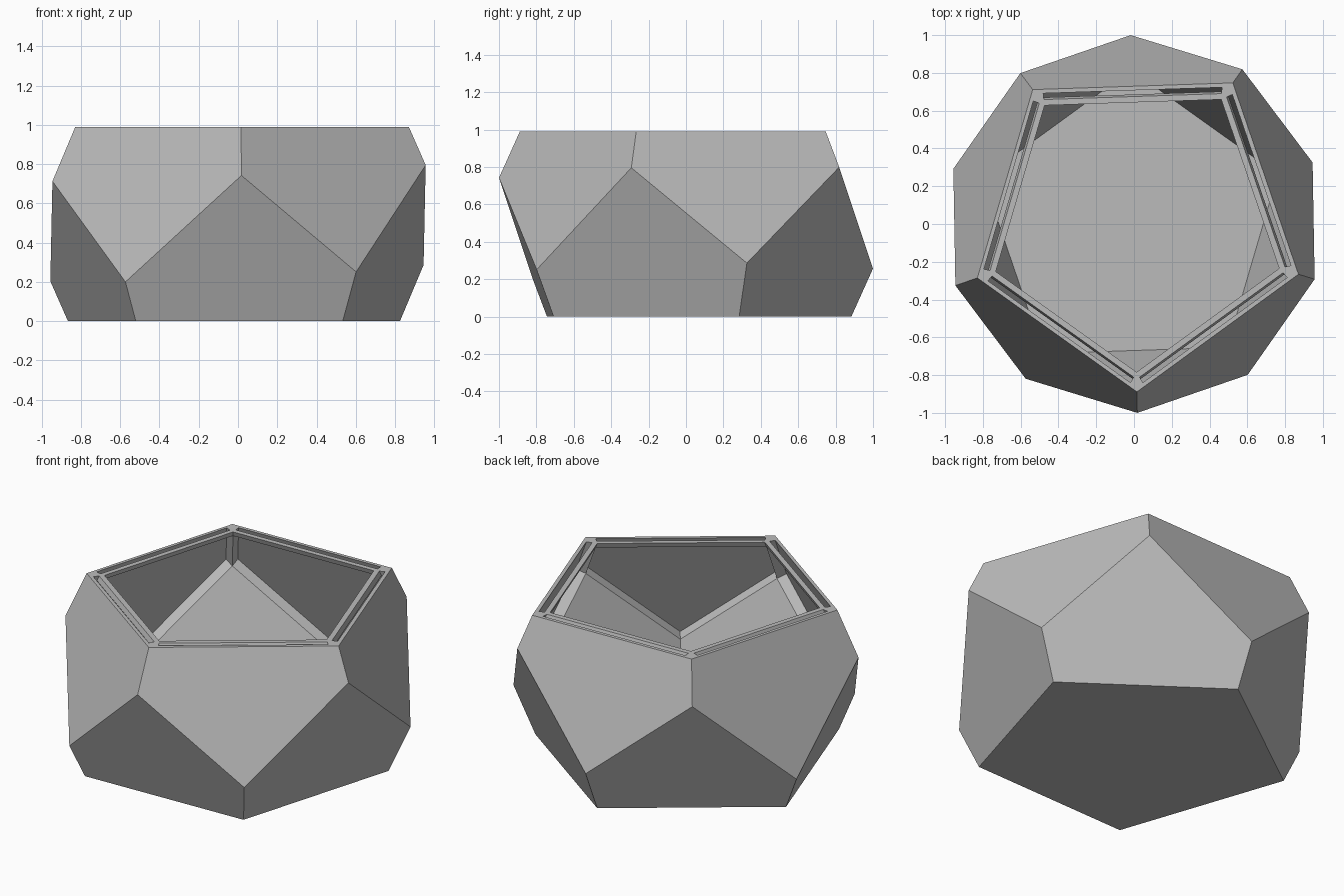
import bpy, bmesh, math
from mathutils import Vector

if "Cube" in bpy.data.objects:
    bpy.data.objects.remove(bpy.data.objects["Cube"], do_unlink=True)

SIDES = 5
RISE = 0.26                   # zigzag height of the waist ring
APEX = RISE * 9.47            # keeps the kite faces planar
MID, TOP = 0.5, 0.99
TILT = Vector((0.043, 0.018))
INNER, BAR_OUTER = 0.906, 0.94

grey = bpy.data.materials.new("light_grey")
grey.use_nodes = True
grey.diffuse_color = (0.5, 0.5, 0.5, 1)
grey.node_tree.nodes["Principled BSDF"].inputs["Base Color"].default_value = (0.5, 0.5, 0.5, 1)


def ring_points(scale):
    """Zigzag waist: even points are high, odd points are low."""
    pts = []
    for i in range(2 * SIDES):
        a = math.radians(-89 + 180 / SIDES * i)
        x, y = math.cos(a), math.sin(a)
        z = (RISE if i % 2 == 0 else -RISE) + TILT.dot((x, y))
        pts.append(Vector((x * scale, y * scale, MID + z * scale)))
    return pts


def cut_edges(points, apex_z, z):
    """Where the edges running to the apex cross the level z."""
    apex = Vector((0, 0, apex_z))
    return [p.lerp(apex, (z - p.z) / (apex_z - p.z)) for p in points]


def truncated_solid(scale, z_low, z_high):
    ring = ring_points(scale)
    high, low = ring[::2], ring[1::2]
    top = cut_edges(high, MID + APEX * scale, z_high)
    base = cut_edges(low, MID - APEX * scale, z_low)
    bm = bmesh.new()
    h, l, t, b = [[bm.verts.new(p) for p in pts] for pts in (high, low, top, base)]
    upper = []
    for k in range(SIDES):
        n = (k + 1) % SIDES
        upper.append(bm.faces.new((t[k], h[k], l[k], h[n], t[n])))
        bm.faces.new((b[k], b[n], l[n], h[n], l[k]))
    bm.faces.new(t)
    bm.faces.new(b[::-1])
    bmesh.ops.recalc_face_normals(bm, faces=bm.faces)
    return bm, upper


def make_object(name, bm):
    mesh = bpy.data.meshes.new(name)
    bm.to_mesh(mesh)
    bm.free()
    mesh.materials.append(grey)
    obj = bpy.data.objects.new(name, mesh)
    bpy.context.scene.collection.objects.link(obj)
    return obj


# Outer body
body = make_object("faceted_bowl", truncated_solid(1, 0, TOP)[0])

# Cavity with a recess pushed into each upper wall
bm, upper = truncated_solid(INNER, 0.08, 1.2)
recessed = bmesh.ops.extrude_discrete_faces(bm, faces=upper)["faces"]
for f in recessed:
    f.normal_update()
    bmesh.ops.translate(bm, verts=f.verts[:], vec=f.normal * 0.06)
bmesh.ops.recalc_face_normals(bm, faces=bm.faces)
cutter = make_object("cavity_cutter", bm)
cutter.hide_render = True

mod = body.modifiers.new("Cavity", "BOOLEAN")
mod.operation = "DIFFERENCE"
mod.solver = "EXACT"
mod.object = cutter
bpy.context.view_layer.update()
hollow = bpy.data.meshes.new_from_object(body.evaluated_get(bpy.context.evaluated_depsgraph_get()))
body.modifiers.clear()
body.data = hollow
bpy.data.objects.remove(cutter, do_unlink=True)

# Thin inner bars spanning the rim between the corner ribs
bm = bmesh.new()
loops = []
for scale, z in ((INNER, TOP), (BAR_OUTER, TOP), (BAR_OUTER, TOP - 0.03), (INNER, TOP - 0.03)):
    pts = cut_edges(ring_points(scale)[::2], MID + APEX * scale, z)
    loops.append([bm.verts.new(p) for p in pts])
for a, b in zip(loops, loops[1:] + loops[:1]):
    for k in range(SIDES):
        n = (k + 1) % SIDES
        bm.faces.new((a[k], a[n], b[n], b[k]))
bmesh.ops.recalc_face_normals(bm, faces=bm.faces)
make_object("inner_rim_bars", bm)
